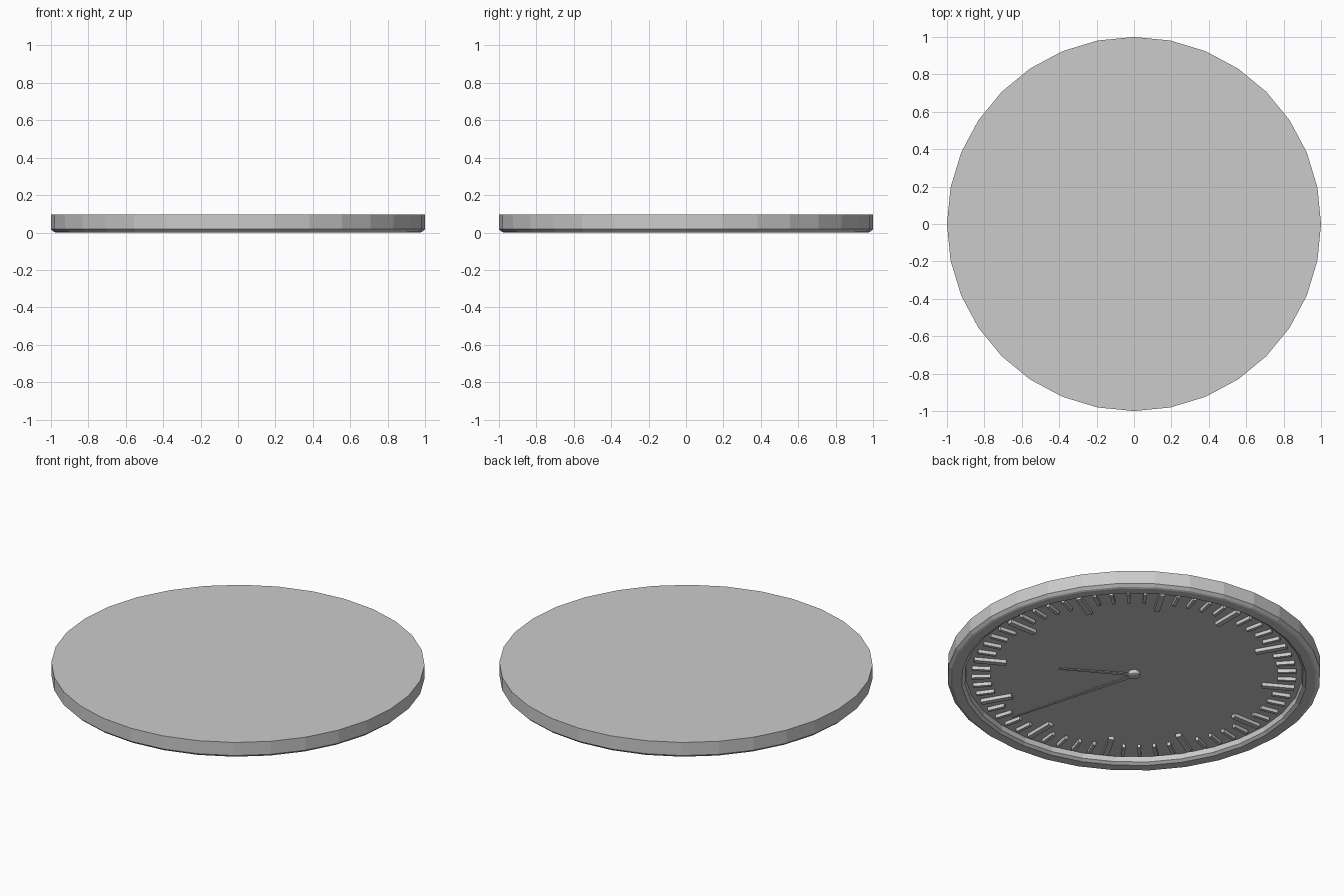
import bpy, bmesh, math
from mathutils import Matrix

if "Cube" in bpy.data.objects:
    bpy.data.objects.remove(bpy.data.objects["Cube"])

SIDES = 32
FACE_Z = 0.042


def finish(name, bm):
    bmesh.ops.recalc_face_normals(bm, faces=bm.faces[:])
    me = bpy.data.meshes.new(name)
    bm.to_mesh(me)
    bm.free()
    ob = bpy.data.objects.new(name, me)
    bpy.context.collection.objects.link(ob)
    return ob


def lathe(name, profile, sides):
    """Closed solid of revolution, capped on both ends."""
    bm = bmesh.new()
    rings = [[bm.verts.new((r * math.cos(2 * math.pi * i / sides),
                            r * math.sin(2 * math.pi * i / sides), z))
              for i in range(sides)] for r, z in profile]
    for a, b in zip(rings, rings[1:]):
        for i in range(sides):
            j = (i + 1) % sides
            bm.faces.new((a[i], a[j], b[j], b[i]))
    bm.faces.new(rings[0])
    bm.faces.new(rings[-1])
    return finish(name, bm)


def add_bar(bm, angle, r0, r1, w0, w1, z0, z1):
    """Radial bar from r0 to r1, tapering from width w0 to w1."""
    pts = [(r0, -w0 / 2), (r1, -w1 / 2), (r1, w1 / 2), (r0, w0 / 2)]
    lo = [bm.verts.new((x, y, z0)) for x, y in pts]
    hi = [bm.verts.new((x, y, z1)) for x, y in pts]
    bm.faces.new(lo)
    bm.faces.new(hi)
    for i in range(4):
        j = (i + 1) % 4
        bm.faces.new((lo[i], lo[j], hi[j], hi[i]))
    bmesh.ops.rotate(bm, verts=lo + hi, matrix=Matrix.Rotation(math.radians(angle), 3, 'Z'))


# Case: flat back on top, bevelled rim and recessed dial underneath
lathe("clock_case", [(1, 0.095), (1, 0.018), (0.985, 0.004), (0.975, 0), (0.925, 0),
                     (0.908, 0.012), (0.905, FACE_Z)], SIDES)

# Minute and hour marks
minutes, hours = bmesh.new(), bmesh.new()
for i in range(60):
    if i % 5 == 0:
        add_bar(hours, i * 6, 0.695, 0.87, 0.03, 0.03, 0.022, FACE_Z + 0.002)
    else:
        add_bar(minutes, i * 6, 0.77, 0.87, 0.018, 0.018, 0.022, FACE_Z + 0.002)
finish("minute_marks", minutes)
finish("hour_marks", hours)

# Hands
bm = bmesh.new()
add_bar(bm, -31, 0, 0.405, 0.024, 0.012, 0.027, 0.032)
finish("hour_hand", bm)
bm = bmesh.new()
add_bar(bm, -74.5, 0, 0.79, 0.024, 0.008, 0.021, 0.025)
finish("minute_hand", bm)

# Centre hub
lathe("hub", [(0.032, FACE_Z + 0.002), (0.032, 0.02), (0.026, 0.016)], 16)
